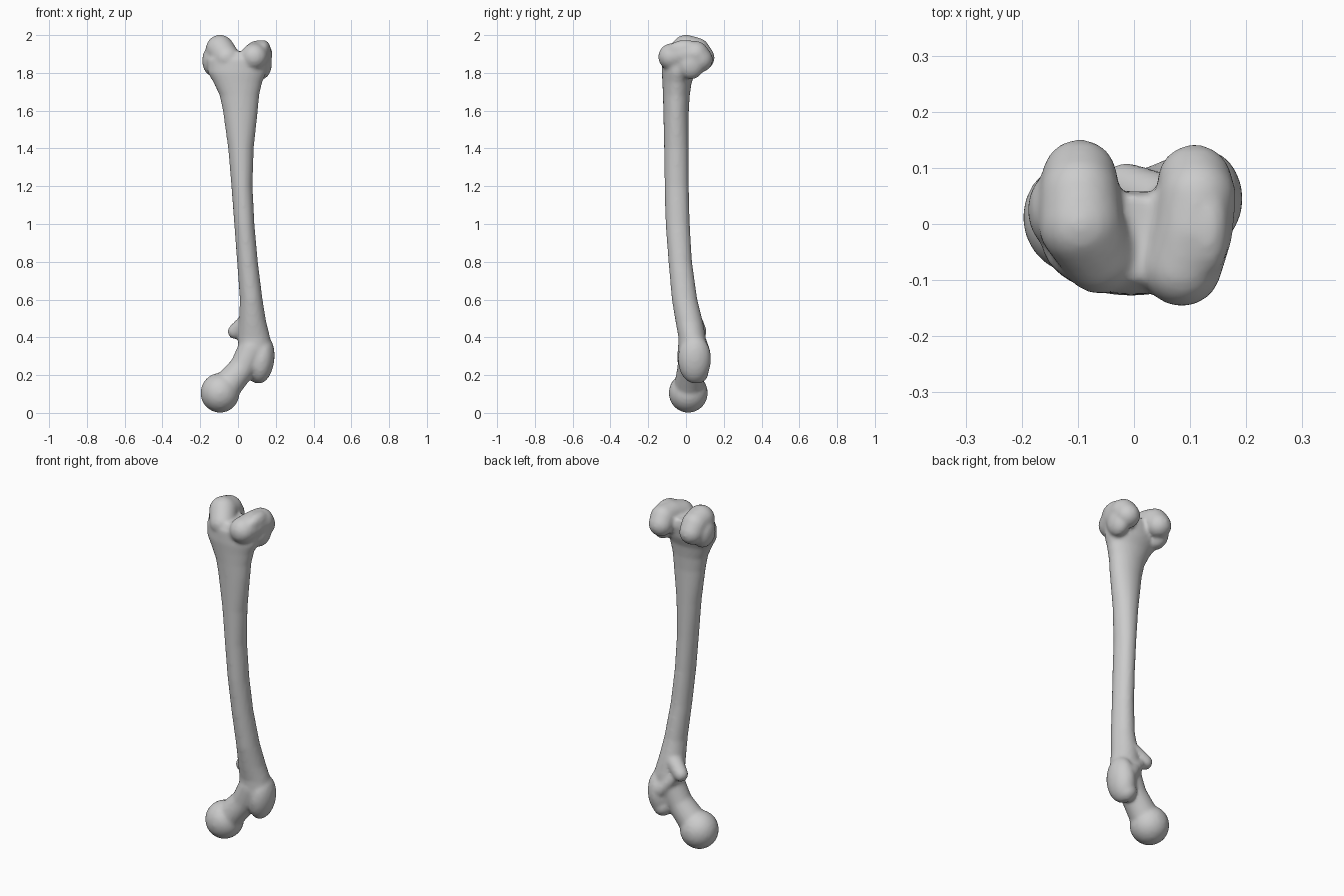
import bpy, bmesh, math
from mathutils import Matrix, Vector

cube = bpy.data.objects.get("Cube")
if cube:
    bpy.data.objects.remove(cube, do_unlink=True)

bm = bmesh.new()


def ball(center, radii, lean=0.0):
    """Ellipsoid; lean turns it about y (degrees). Returns its vertices."""
    mat = (Matrix.Translation(center) @ Matrix.Rotation(math.radians(lean), 4, 'Y')
           @ Matrix.Diagonal((*radii, 1)))
    return bmesh.ops.create_icosphere(bm, subdivisions=3, radius=1, matrix=mat)["verts"]


def tapered_link(p, q, sides=24, arcs=8):
    """Round-ended tube between two (x, y, z, radius) stations."""
    start, end = Vector(p[:3]), Vector(q[:3])
    axis = end - start
    length = axis.length
    turn = axis.to_track_quat('Z', 'Y')
    # Angle at which the cone touches both end balls
    touch = math.acos((p[3] - q[3]) / length)
    profile = [(start, p[3], math.pi + (touch - math.pi) * i / arcs) for i in range(1, arcs + 1)]
    profile += [(end, q[3], touch * (1 - i / arcs)) for i in range(arcs)]
    rings = []
    for base, r, a in profile:
        ring = []
        for i in range(sides):
            t = 2 * math.pi * i / sides
            local = Vector((math.sin(a) * math.cos(t), math.sin(a) * math.sin(t), math.cos(a)))
            ring.append(bm.verts.new(base + turn @ (local * r)))
        rings.append(ring)
    skin(rings)


def skin(rings):
    """Join equal rings into a closed tube."""
    sides = len(rings[0])
    for a, b in zip(rings, rings[1:]):
        for i in range(sides):
            j = (i + 1) % sides
            bm.faces.new((a[i], a[j], b[j], b[i]))
    bm.faces.new(rings[0][::-1])
    bm.faces.new(rings[-1])


def loft(sections, sides=32):
    """Closed skin through level ellipses given as (z, x0, x1, y0, y1)."""
    rings = []
    for z, x0, x1, y0, y1 in sections:
        ring = []
        for i in range(sides):
            a = 2 * math.pi * i / sides
            ring.append(bm.verts.new(((x0 + x1) / 2 + (x1 - x0) / 2 * math.cos(a),
                                      (y0 + y1) / 2 + (y1 - y0) / 2 * math.sin(a), z)))
        rings.append(ring)
    skin(rings)


def limb(points):
    """Chain of tapered links."""
    for p, q in zip(points, points[1:]):
        tapered_link(p, q)


# Shaft, bowed forward and flaring towards the knee end
loft([
    (0.24, 0.02, 0.17, -0.03, 0.10),
    (0.32, 0.00, 0.18, -0.04, 0.11),
    (0.40, 0.00, 0.17, -0.04, 0.105),
    (0.48, 0.005, 0.15, -0.055, 0.09),
    (0.60, 0.01, 0.13, -0.075, 0.06),
    (0.80, -0.005, 0.105, -0.093, 0.032),
    (1.00, -0.02, 0.087, -0.108, 0.02),
    (1.20, -0.035, 0.077, -0.113, 0.015),
    (1.40, -0.052, 0.083, -0.116, 0.015),
    (1.60, -0.08, 0.105, -0.12, 0.015),
    (1.68, -0.097, 0.112, -0.122, 0.02),
    (1.75, -0.13, 0.128, -0.125, 0.03),
    (1.80, -0.16, 0.15, -0.128, 0.05),
    (1.87, -0.165, 0.155, -0.125, 0.06),
    (1.91, -0.13, 0.13, -0.10, 0.05),
])

# Round hip head and the neck that carries it
ball((-0.095, 0.012, 0.106), (0.104, 0.104, 0.106))
limb([(-0.06, 0.015, 0.14, 0.078), (0.025, 0.025, 0.24, 0.07), (0.075, 0.03, 0.34, 0.075)])

# Large outer knob and small inner knob
ball((0.125, 0.045, 0.285), (0.068, 0.088, 0.13), lean=6)
ball((0.105, 0.06, 0.215), (0.055, 0.06, 0.06))
limb([(-0.015, 0.07, 0.43, 0.04), (0.05, 0.04, 0.48, 0.05)])
limb([(0.01, 0.065, 0.42, 0.03), (0.10, 0.09, 0.32, 0.04)])

# Inner and outer knee knuckles, each curling from front to back
limb([(-0.06, -0.055, 1.88, 0.07), (-0.095, 0.0, 1.926, 0.076),
      (-0.097, 0.055, 1.915, 0.072), (-0.097, 0.084, 1.88, 0.067)])
limb([(0.085, -0.075, 1.885, 0.072), (0.105, -0.01, 1.90, 0.072),
      (0.112, 0.05, 1.90, 0.07), (0.108, 0.075, 1.87, 0.067)])
ball((0.13, -0.005, 1.925), (0.042, 0.09, 0.05), lean=10)

# Side bulges above the knuckles
ball((-0.13, 0.025, 1.865), (0.06, 0.075, 0.085))
ball((0.125, 0.025, 1.85), (0.055, 0.075, 0.085))

mesh = bpy.data.meshes.new("thigh_bone")
bm.to_mesh(mesh)
bm.free()
bone = bpy.data.objects.new("thigh_bone", mesh)
bpy.context.collection.objects.link(bone)
bpy.ops.object.select_all(action='DESELECT')
bpy.context.view_layer.objects.active = bone
bone.select_set(True)

# Fuse all parts into one soft surface
fuse = bone.modifiers.new("fuse", 'REMESH')
fuse.mode = 'VOXEL'
fuse.voxel_size = 0.01
soften = bone.modifiers.new("soften", 'SMOOTH')
soften.factor = 0.5
soften.iterations = 6
for name in ("fuse", "soften"):
    bpy.ops.object.modifier_apply(modifier=name)

# Plain bone colour
grey = bpy.data.materials.new("bone_grey")
grey.use_nodes = True
colour = (0.6, 0.6, 0.6, 1)
grey.diffuse_color = colour
grey.node_tree.nodes["Principled BSDF"].inputs["Base Color"].default_value = colour
bone.data.materials.clear()
bone.data.materials.append(grey)
bpy.ops.object.shade_smooth()
